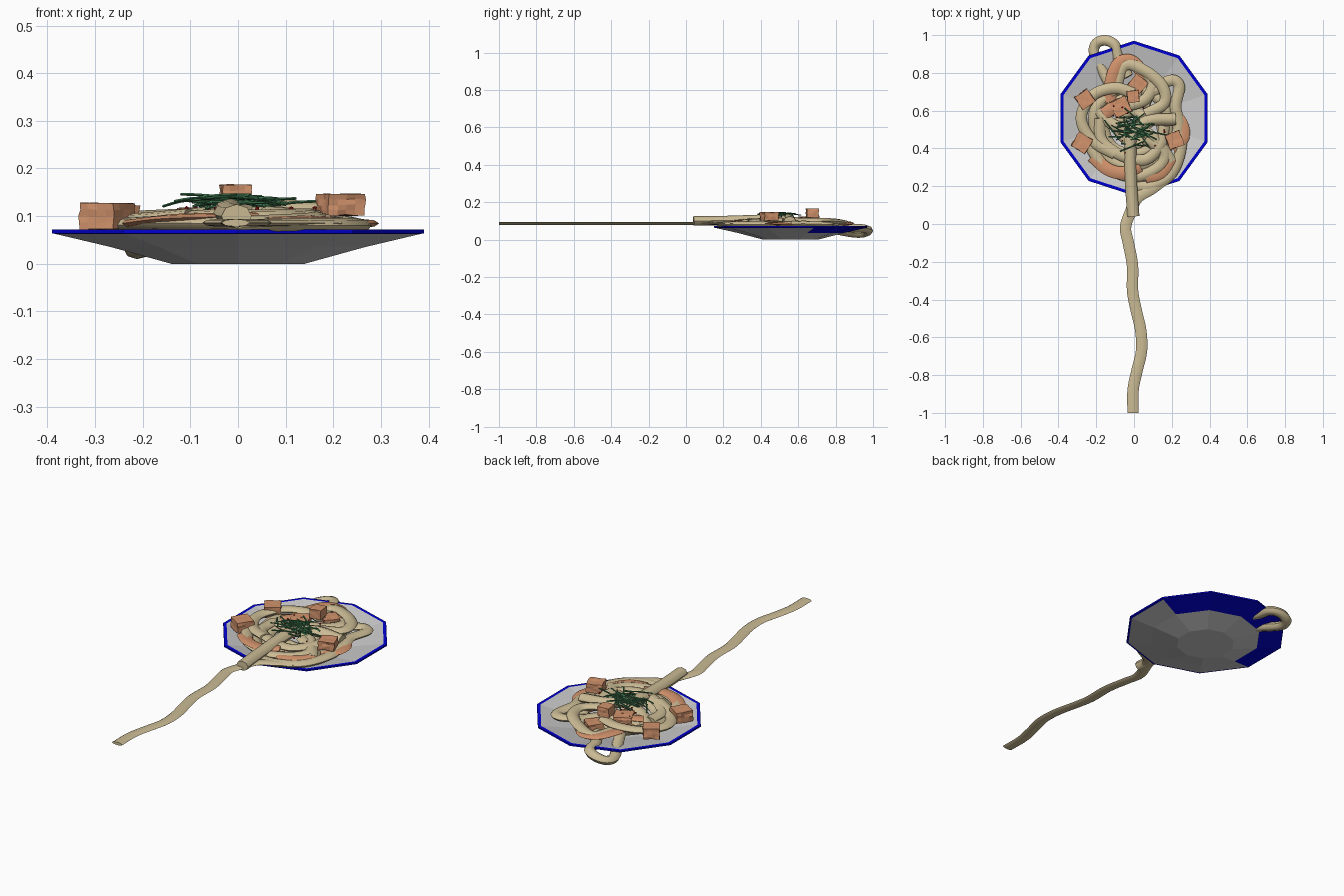
import bpy, bmesh, math, random
from mathutils import Vector, Matrix, noise

if "Cube" in bpy.data.objects:
    bpy.data.objects.remove(bpy.data.objects["Cube"])

random.seed(4)
PC = Vector((0, 0.56, 0))


def mat(name, c):
    m = bpy.data.materials.new(name)
    m.diffuse_color = (*c, 1)
    m.use_nodes = True
    m.node_tree.nodes["Principled BSDF"].inputs["Base Color"].default_value = m.diffuse_color
    return m


NOODLE = mat("noodle", (0.60, 0.50, 0.30))
ORANGE = mat("cooked_orange", (0.64, 0.29, 0.15))
GREEN = mat("green", (0.05, 0.19, 0.08))
BLUE = mat("blue", (0.0, 0.0, 0.65))
RED = mat("red", (0.4, 0.01, 0.01))


def finish(name, bm, mats, smooth=None):
    bmesh.ops.recalc_face_normals(bm, faces=bm.faces)
    me = bpy.data.meshes.new(name)
    bm.to_mesh(me)
    bm.free()
    for m in mats:
        me.materials.append(m)
    ob = bpy.data.objects.new(name, me)
    bpy.context.collection.objects.link(ob)
    if smooth:
        bpy.ops.object.select_all(action='DESELECT')
        ob.select_set(True)
        bpy.context.view_layer.objects.active = ob
        bpy.ops.object.shade_smooth_by_angle(angle=math.radians(smooth))
    return ob


def spline(pts, n):
    """Smooth path through the points (Catmull-Rom)."""
    p = [Vector(q) for q in pts]
    p = [2 * p[0] - p[1]] + p + [2 * p[-1] - p[-2]]
    out = []
    for i in range(1, len(p) - 2):
        a, b, c, d = p[i - 1:i + 3]
        for k in range(n):
            t = k / n
            out.append(0.5 * (2 * b + (c - a) * t + (2 * a - 5 * b + 4 * c - d) * t * t
                              + (3 * b - a - 3 * c + d) * t ** 3))
    return out + [p[-2]]


def strand(name, pts, w=0.03, h=0.018, m=NOODLE, sides=8, n=5):
    """Sweep a flattened round section along a path."""
    path = spline(pts, n)
    bm = bmesh.new()
    rings = []
    for i, p in enumerate(path):
        t = path[min(i + 1, len(path) - 1)] - path[max(i - 1, 0)]
        t.normalize()
        side = t.cross(Vector((0, 0, 1))).normalized()
        up = side.cross(t)
        rings.append([bm.verts.new(p + side * w * math.cos(a) + up * h * math.sin(a))
                      for a in (2 * math.pi * k / sides for k in range(sides))])
    for r, s in zip(rings, rings[1:]):
        for k in range(sides):
            j = (k + 1) % sides
            bm.faces.new((r[k], r[j], s[j], s[k]))
    bm.faces.new(rings[0])
    bm.faces.new(rings[-1])
    return finish(name, bm, [m], 50)


# Ten-sided plate: profile from underside centre, round the rim, to inner floor
bm = bmesh.new()
profile = [(0.147, 0.0), (0.28, 0.035), (0.40, 0.062), (0.41, 0.064), (0.41, 0.072),
           (0.393, 0.072), (0.28, 0.047), (0.147, 0.014)]
rings = [[bm.verts.new(PC + Vector((r * math.cos(a), r * math.sin(a), z)))
          for a in (math.radians(18 + 36 * k) for k in range(10))] for r, z in profile]
for i, (r, s) in enumerate(zip(rings, rings[1:])):
    for k in range(10):
        j = (k + 1) % 10
        f = bm.faces.new((r[k], r[j], s[j], s[k]))
        f.material_index = 1 if i in (2, 3, 4) or (i == 1 and k < 5) else 0
bm.faces.new(rings[0])
bm.faces.new(rings[-1])
GREY = mat("plate_grey", (0.6, 0.6, 0.6))
finish("plate", bm, [GREY, BLUE])

# Long flat noodle trailing off the front
strand("trailing_noodle", [
    (-0.005, -1, .086), (-0.005, -.88, .086), (.015, -.78, .086), (.04, -.67, .086),
    (.035, -.56, .086), (.01, -.45, .086), (-.008, -.35, .086), (-.008, -.22, .086),
    (-.03, -.1, .086), (-.045, -.02, .086), (-.02, .06, .086), (.02, .14, .086),
    (.1, .19, .086), (.2, .27, .085)], h=0.008)

# Raised noodle lying over the front rim
strand("front_noodle", [(.22, .555, .1), (.07, .545, .112), (-.01, .47, .112), (-.02, .38, .108),
                        (-.015, .2, .102), (-.003, .04, .1)], w=.032, h=.025)

# Noodle loop drooping over the back rim
strand("back_loop", [(-.1, .68, .075), (-.16, .8, .05), (-.21, .9, .033), (-.2, .955, .035),
                     (-.15, .972, .05), (-.1, .945, .06), (-.08, .87, .062), (-.03, .78, .07)],
       w=.028, h=.022)

# Heap of noodles
heap = [
    [(.0, .69, .1), (-.1, .72, .1), (-.22, .68, .095), (-.28, .56, .09), (-.22, .44, .09), (-.1, .37, .1)],
    [(-.1, .7, .08), (-.05, .84, .085), (.06, .81, .095), (.15, .73, .1), (.16, .64, .1), (.06, .58, .105)],
    [(.1, .7, .08), (.19, .76, .082), (.24, .73, .082), (.22, .62, .085), (.24, .52, .08), (.2, .4, .08)],
    [(.22, .57, .075), (.25, .42, .08), (.2, .27, .08), (.09, .2, .08), (.0, .2, .075)],
    [(-.24, .42, .08), (-.15, .3, .085), (.0, .25, .085), (.13, .3, .09), (.16, .38, .095), (.06, .45, .105)],
    [(-.18, .56, .09), (-.17, .44, .09), (-.06, .36, .098), (.06, .34, .098), (.14, .42, .1), (.16, .52, .1)],
    [(-.19, .6, .08), (-.1, .52, .1), (.03, .5, .108), (.12, .44, .1), (.2, .33, .085)],
    [(-.05, .62, .08), (.06, .66, .085), (.1, .75, .08), (.03, .82, .07)],
]
for i, pts in enumerate(heap):
    strand(f"heap_noodle_{i + 1}", pts, h=.016)
# Lower swirls filling the bowl
for i, (r, z) in enumerate([(.08, .06), (.15, .065), (.21, .065)]):
    strand(f"lower_swirl_{i + 1}",
           [PC + Vector((r * math.cos(a) * random.uniform(.85, 1.1),
                         -.05 + r * math.sin(a) * random.uniform(.9, 1.15), z + .01 * math.sin(3 * a)))
            for a in (i + k * .7 for k in range(9))], h=.02)

# Curled orange strips among the noodles
strips = [
    [(-.13, .64, .08), (-.12, .76, .09), (-.08, .85, .09), (-.01, .86, .085), (.06, .78, .08)],
    [(.14, .6, .07), (.24, .55, .082), (.26, .46, .085), (.2, .4, .085)],
    [(-.22, .36, .085), (-.14, .29, .095), (-.05, .27, .098), (.03, .31, .1)],
    [(.06, .25, .09), (.14, .27, .092), (.2, .35, .09)],
    [(-.16, .58, .1), (-.1, .62, .108), (-.03, .62, .108)],
]
for i, pts in enumerate(strips):
    strand(f"orange_strip_{i + 1}", pts, w=.034, h=.009, m=ORANGE)

# Rough diced cubes
cubes = [((-.275, .43, .1), .085, .055, -32), ((.215, .445, .124), .08, .045, 20),
         ((-.005, .675, .142), .062, .048, 8), ((-.26, .66, .095), .08, .055, 35),
         ((-.07, .62, .095), .09, .045, 25), ((.02, .74, .08), .08, .04, 50)]
for i, (c, s, h, rot) in enumerate(cubes):
    bm = bmesh.new()
    bmesh.ops.create_cube(bm, size=1)
    bmesh.ops.subdivide_edges(bm, edges=bm.edges, cuts=3, use_grid_fill=True)
    M = Matrix.Translation(c) @ Matrix.Rotation(math.radians(rot), 4, 'Z') @ Matrix.Diagonal((s, s, h, 1))
    for v in bm.verts:
        v.co = M @ (v.co + noise.noise_vector(v.co * 3 + Vector((i * 7, 0, 0))) * .07)
    finish(f"diced_cube_{i + 1}", bm, [ORANGE])

# Thin green strips piled in the middle
for i in range(42):
    x, y = random.gauss(0, .045), .5 + random.gauss(0, .035)
    a = random.gauss(-.1, .6)
    L = random.uniform(.035, .07)
    z = random.uniform(.122, .14)
    d = Vector((math.cos(a) * L, math.sin(a) * L, random.uniform(-.008, .008)))
    c = Vector((x, y, z))
    strand(f"green_strip_{i + 1}", [c - d, c + Vector((0, 0, .004)), c + d], w=.004, h=.003,
           m=GREEN, sides=5, n=2)

# Red flakes
for i in range(14):
    bm = bmesh.new()
    a, r = random.uniform(0, 6.28), random.uniform(.07, .17)
    bmesh.ops.create_icosphere(bm, subdivisions=1, radius=.005, matrix=Matrix.Translation(
        (r * math.cos(a), .5 + r * math.sin(a), .116)))
    finish(f"red_flake_{i + 1}", bm, [RED])
